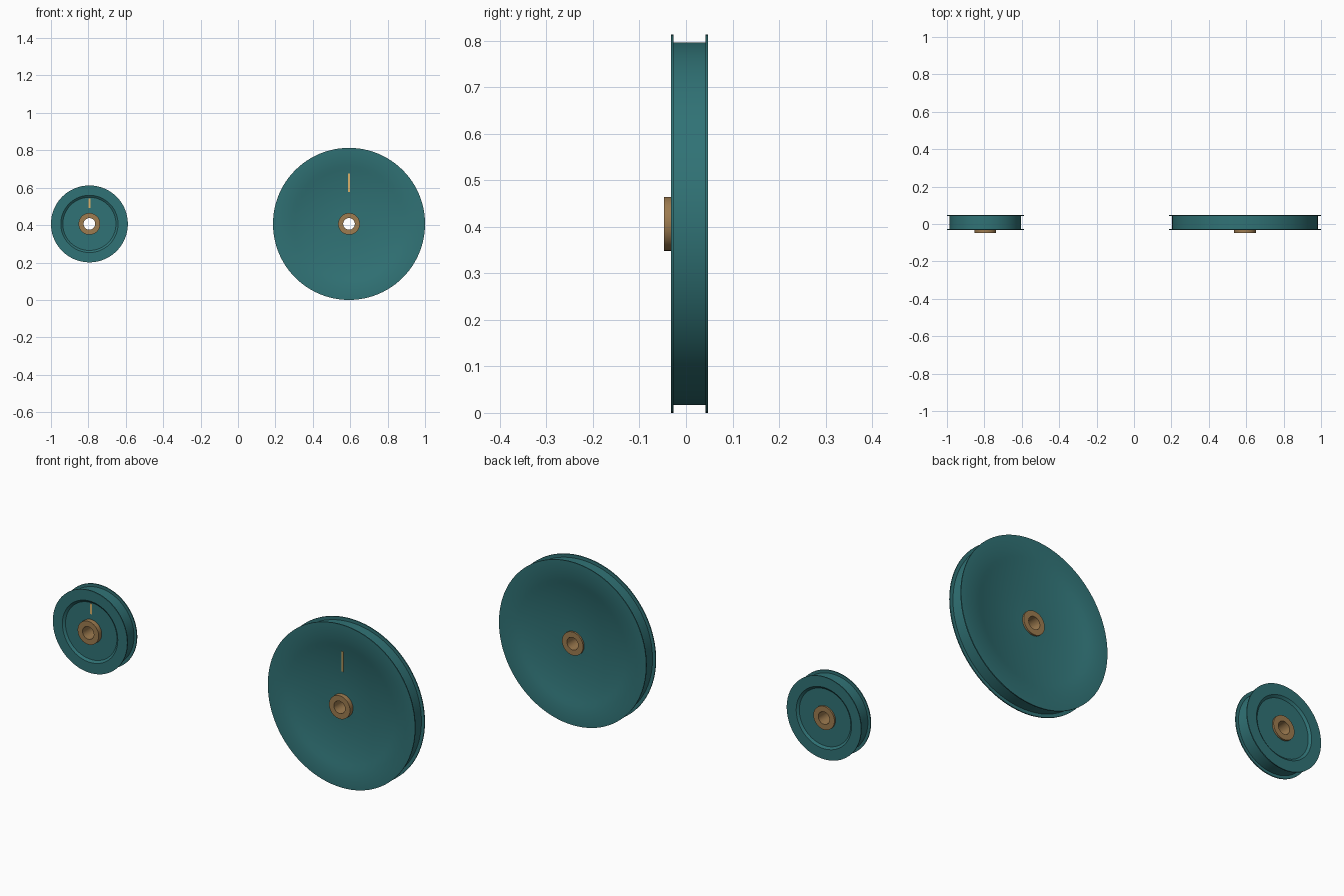
import bpy, bmesh, math

if "Cube" in bpy.data.objects:
    bpy.data.objects.remove(bpy.data.objects["Cube"])

SEG = 96
AXIS_Z = 0.4065


def material(name, color):
    m = bpy.data.materials.new(name)
    m.diffuse_color = color
    m.use_nodes = True
    m.node_tree.nodes["Principled BSDF"].inputs["Base Color"].default_value = m.diffuse_color
    return m


teal = material("teal_paint", (0.03, 0.17, 0.18, 1))
bronze = material("bronze", (0.34, 0.20, 0.08, 1))
gold = material("gold_mark", (0.70, 0.45, 0.15, 1))


def finish(bm, name, mat):
    bmesh.ops.recalc_face_normals(bm, faces=bm.faces)
    mesh = bpy.data.meshes.new(name)
    bm.to_mesh(mesh)
    bm.free()
    mesh.materials.append(mat)
    obj = bpy.data.objects.new(name, mesh)
    bpy.context.collection.objects.link(obj)
    return obj


def lathe(name, profile, cx, mat):
    """Revolve a closed (radius, y) profile about a y-parallel axis."""
    bm = bmesh.new()
    rings = []
    for i in range(SEG):
        a = 2 * math.pi * i / SEG
        rings.append([bm.verts.new((cx + r * math.cos(a), y, AXIS_Z + r * math.sin(a)))
                      for r, y in profile])
    n = len(profile)
    for i in range(SEG):
        p, q = rings[i], rings[(i + 1) % SEG]
        for j in range(n):
            k = (j + 1) % n
            bm.faces.new((p[j], p[k], q[k], q[j]))
    obj = finish(bm, name, mat)
    bpy.ops.object.select_all(action='DESELECT')
    obj.select_set(True)
    bpy.context.view_layer.objects.active = obj
    bpy.ops.object.shade_smooth_by_angle(angle=math.radians(25))
    return obj


def bar(name, cx, y0, y1, z0, z1, width, mat):
    bm = bmesh.new()
    bmesh.ops.create_cube(bm, size=1)
    for v in bm.verts:
        v.co = (cx + v.co.x * width, (y0 + y1) / 2 + v.co.y * (y1 - y0),
                (z0 + z1) / 2 + v.co.z * (z1 - z0))
    return finish(bm, name, mat)


FRONT, BACK, LIP, DEPTH = -0.032, 0.047, 0.005, 0.009


def pulley(prefix, cx, flange_r, tread_r, dish_out, dish_in, mark):
    web_f, web_b = FRONT + DEPTH, BACK - DEPTH
    # Flanged wheel with a dished web on both sides
    lathe(prefix + "_wheel", [
        (0.05, web_f), (dish_in, web_f), (dish_out, FRONT),
        (flange_r, FRONT), (flange_r, FRONT + LIP), (tread_r, FRONT + LIP),
        (tread_r, BACK - LIP), (flange_r, BACK - LIP), (flange_r, BACK),
        (dish_out, BACK), (dish_in, web_b), (0.05, web_b)], cx, teal)
    # Bored bushing, proud at the front
    lathe(prefix + "_hub", [(0.031, -0.047), (0.058, -0.047),
                            (0.058, BACK), (0.031, BACK)], cx, bronze)
    # Index mark on the front web
    z0, z1, width = mark
    bar(prefix + "_index_mark", cx, web_f - 0.002, web_f + 0.002, z0, z1, width, gold)


pulley("small_pulley", -0.7945, 0.2055, 0.191, 0.153, 0.142, (0.491, 0.543, 0.011))
pulley("large_pulley", 0.5935, 0.4065, 0.390, 0.308, 0.288, (0.576, 0.676, 0.010))
